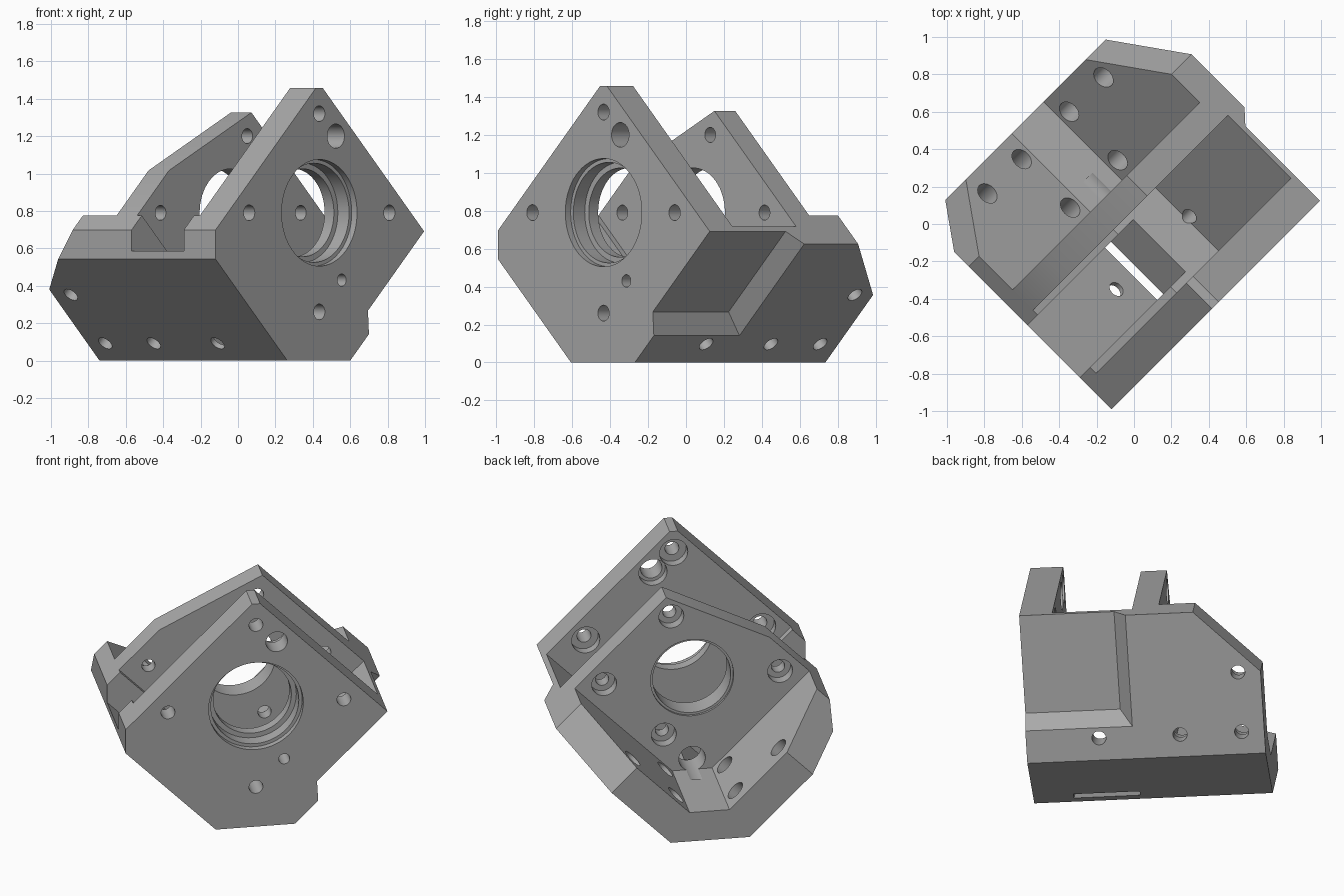
import bpy, bmesh, math
from mathutils import Matrix, Vector

if "Cube" in bpy.data.objects:
    bpy.data.objects.remove(bpy.data.objects["Cube"])

R = math.sqrt(0.5)
# Part frame: a = up and right, b = up and left, n = out of the front plate
FRAME = Matrix(((0.5, -0.5, R, 0), (0.5, -0.5, -R, 0), (R, R, 0, 0.79), (0, 0, 0, 1)))

grey = bpy.data.materials.new("Plain Grey")
grey.use_nodes = True
grey.diffuse_color = (0.4, 0.4, 0.4, 1)
grey.node_tree.nodes["Principled BSDF"].inputs["Base Color"].default_value = (0.4, 0.4, 0.4, 1)


def loft(name, ring_1, ring_2):
    """Closed solid between two matching rings of points."""
    bm = bmesh.new()
    v1 = [bm.verts.new(p) for p in ring_1]
    v2 = [bm.verts.new(p) for p in ring_2]
    bm.faces.new(v1)
    bm.faces.new(v2)
    for i in range(len(v1)):
        j = (i + 1) % len(v1)
        bm.faces.new((v1[i], v1[j], v2[j], v2[i]))
    bmesh.ops.recalc_face_normals(bm, faces=bm.faces)
    mesh = bpy.data.meshes.new(name)
    bm.to_mesh(mesh)
    bm.free()
    obj = bpy.data.objects.new(name, mesh)
    obj.matrix_world = FRAME
    bpy.context.collection.objects.link(obj)
    return obj


def prism(name, outline, axis, low, high):
    """Extrude a 2D outline along axis 0 (a), 1 (b) or 2 (n)."""
    def ring(t):
        return [Vector((*p[:axis], t, *p[axis:])) for p in outline]
    return loft(name, ring(low), ring(high))


cutters = []


def cut(outline, axis, low, high):
    cutters.append(prism("cutter", outline, axis, low, high))


def drill(c1, c2, radius, axis, low, high, sides=32):
    cut([(c1 + radius * math.cos(math.tau * i / sides),
          c2 + radius * math.sin(math.tau * i / sides)) for i in range(sides)], axis, low, high)


def drill_plate(u, z, radius, low, high):
    """Hole along n, placed by sideways and upward distance from the main bore."""
    drill((u + z) * R, (z - u) * R, radius, 2, low, high)


# Solid block with chamfered corners
BACK, FRONT = -0.805, 0.615
body = prism("motor_bracket", [(-0.73, -0.387), (-0.393, -0.724), (0.49, -0.724), (0.49, 0.455),
                               (0.455, 0.49), (-0.62, 0.49), (-0.73, 0.38)], 2, BACK, FRONT)
body.data.materials.append(grey)

# Open back pocket with a flat valley
cut([(-0.51, -0.34), (-0.34, -0.51), (1, -0.51), (1, 1), (-0.51, 1)], 2, -1, -0.21)
# Pocket between the two plates
cut([(-0.51, -0.37), (-0.285, -0.595), (1, -0.595), (1, 1), (-0.51, 1)], 2, -0.055, 0.42)
# Slide channel in the left wall
cut([(-0.70, -0.45), (-0.40, -0.45), (-0.40, 1), (-0.70, 1)], 2, -0.02, 0.375)
# Sloped top of the middle plate
cut([(0.6, 0.232), (0.485, 0.27), (-0.17, 0.49), (-0.20, 0.7), (0.6, 0.7)], 2, -0.4, 0.1)
# Slanted back ends of both walls
for axis in (0, 1):
    shift = -0.04 * (1 - axis)
    wedge = [(0.05 + shift, -0.905), (0.65 + shift, -0.305), (0.9, -0.305), (0.9, -0.905)]
    if axis == 0:
        wedge = [(0.15, -0.805), (0.05, -0.905), (0.9, -0.905), (0.9, -0.055), (0.15 + 0.75, -0.055)]
        wedge = [(0.05, -0.905), (0.9, -0.905), (0.9, -0.055)]
        cut(wedge, 0, -1, -0.4)
    else:
        cut([(0.01, -0.905), (0.9, -0.905), (0.9, -0.015)], 1, -1, -0.4)

# Stepped recess with sloped borders under the right wall
cutters.append(loft("cutter",
                    [(-0.11, -0.63, 0.05), (0.8, -0.63, 0.05), (0.8, -0.63, 0.8), (-0.11, -0.63, 0.8)],
                    [(-0.27, -0.81, -0.09), (0.8, -0.81, -0.09), (0.8, -0.81, 0.8), (-0.27, -0.81, 0.8)]))

# Main bore: stepped seat in the front plate, plain in the middle plate
drill(0, 0, 0.235, 2, -0.4, 0.8, 64)
drill(0, 0, 0.265, 2, 0.49, 0.8, 64)
drill(0, 0, 0.285, 2, 0.575, 0.8, 64)
drill(0, 0, 0.25, 2, -0.4, -0.195, 64)

# Front plate holes with counterbores on the inside
for u, z, radius in [(-0.53, 0, 0.042), (0.53, 0, 0.042), (0, 0.53, 0.042), (0, -0.53, 0.042),
                     (0.125, 0.41, 0.065), (0.17, -0.36, 0.033)]:
    drill_plate(u, z, radius, 0.3, 0.8)
    if z >= 0:
        drill_plate(u, z, 0.085, 0.3, 0.48)

# Middle plate holes with counterbores on the back
for u, z in [(-0.53, 0), (0.53, 0), (0.125, 0.41), (0.17, -0.36)]:
    drill_plate(u, z, 0.04, -0.4, 0.1)
    drill_plate(u, z, 0.075, -0.4, -0.14)
drill_plate(0, -0.53, 0.08, -0.35, 0.42)

# Screw holes through both walls, wider on the inside
for along, n in [(0.11, -0.67), (-0.257, -0.67), (-0.257, -0.303), (-0.257, 0.18)]:
    for axis in (0, 1):
        drill(along, n, 0.042, axis, -0.9, -0.4)
        if n < 0:
            drill(along, n, 0.06, axis, -0.63, -0.4)

# Carve everything out of the block
for c in cutters:
    c.hide_render = True
    mod = body.modifiers.new("cut", "BOOLEAN")
    mod.operation = "DIFFERENCE"
    mod.solver = "EXACT"
    mod.object = c
bpy.context.view_layer.update()
graph = bpy.context.evaluated_depsgraph_get()
carved = bpy.data.meshes.new_from_object(body.evaluated_get(graph))
body.modifiers.clear()
body.data = carved
carved.materials.clear()
carved.materials.append(grey)
for p in carved.polygons:
    p.material_index = 0
for c in cutters:
    bpy.data.objects.remove(c)

for o in bpy.context.selected_objects:
    o.select_set(False)
body.select_set(True)
bpy.context.view_layer.objects.active = body
bpy.ops.object.shade_smooth_by_angle(angle=math.radians(25))
